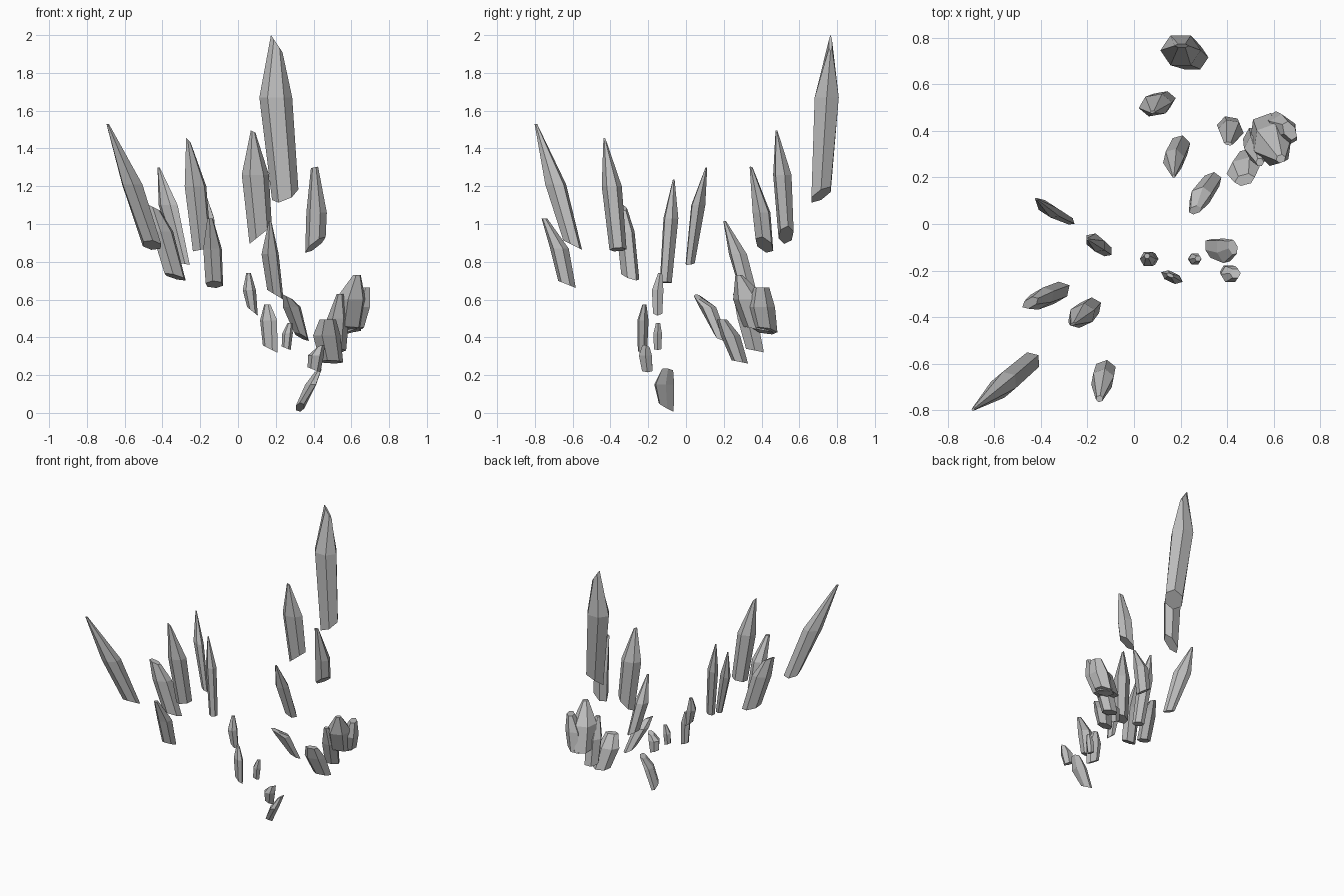
import bpy, bmesh, math

cube = bpy.data.objects.get("Cube")
if cube:
    bpy.data.objects.remove(cube)

# One stone colour for every shard
grey = bpy.data.materials.new("stone_grey")
grey.use_nodes = True
grey.diffuse_color = (0.5, 0.5, 0.5, 1)
grey.node_tree.nodes["Principled BSDF"].inputs["Base Color"].default_value = (0.5, 0.5, 0.5, 1)


def crystal(name, base, shoulder, tip, size, angle=0, cut=(0, 0), foot=0.85,
            top=(0.12, 0.12), crest=(0, 0)):
    """Six-sided shard: slanted foot, widest at the shoulder, narrow slanted crest."""
    bm = bmesh.new()
    a = math.radians(angle)
    rings = []
    for centre, scale, slope in ((base, (foot, foot), cut), (shoulder, (1, 1), (0, 0)), (tip, top, crest)):
        ring = []
        for i in range(6):
            t = i * math.pi / 3
            u, v = size[0] * scale[0] * math.cos(t), size[1] * scale[1] * math.sin(t) * 1.1
            dx = u * math.cos(a) - v * math.sin(a)
            dy = u * math.sin(a) + v * math.cos(a)
            dz = slope[0] * dx + slope[1] * dy
            ring.append(bm.verts.new((centre[0] + dx, centre[1] + dy, centre[2] + dz)))
        rings.append(ring)
    for low, high in zip(rings, rings[1:]):
        for i in range(6):
            j = (i + 1) % 6
            bm.faces.new((low[i], low[j], high[j], high[i]))
    bm.faces.new(rings[0][::-1])
    bm.faces.new(rings[-1])
    mesh = bpy.data.meshes.new(name)
    bm.to_mesh(mesh)
    bm.free()
    mesh.materials.append(grey)
    bpy.context.collection.objects.link(bpy.data.objects.new(name, mesh))


# Tall shards at the back
crystal("back_tall_shard", (.25, .715, 1.155), (.2, .745, 1.67), (.205, .765, 1.955), (.087, .067),
        0, (.4, .55), .8, (.35, .12), (-1.5, 0))
crystal("back_second_shard", (.12, .53, .942), (.092, .51, 1.26), (.08, .48, 1.49), (.073, .045),
        10, (.8, 0), .82, (.17, .12), (-.5, 0))
crystal("back_third_shard", (.198, .335, .625), (.17, .275, .84), (.17, .205, 1.015), (.047, .045),
        15, (-.6, 0), .95, (.15, .15))
crystal("back_left_shard", (.41, .415, .89), (.416, .4, 1.06), (.405, .345, 1.3), (.055, .045),
        -10, (.7, -.4), 1, (.35, .15), (.2, 0))
crystal("left_leaning_shard", (.335, .185, .405), (.285, .115, .56), (.262, .06, .615), (.05, .04),
        20, (-.5, -.3), .85, (.55, .4), (-.5, 0))

# Merged cluster on the left
crystal("cluster_high_shard", (.575, .39, .44), (.595, .34, .6), (.63, .28, .73), (.085, .085),
        20, (0, -.2), .95, (.25, .2))
crystal("cluster_outer_shard", (.615, .42, .435), (.64, .4, .56), (.668, .4, .665), (.06, .068),
        30, (.3, -.1), .9, (.45, .6))
crystal("cluster_inner_shard", (.52, .365, .33), (.53, .325, .5), (.54, .265, .63), (.058, .055),
        0, (0, -.2), .9, (.3, .3))
crystal("cluster_low_shard", (.495, .285, .27), (.47, .235, .41), (.475, .19, .495), (.075, .045),
        15, (0, -.2), .85, (.6, .5))

# Tall shards on the right
crystal("right_thin_shard", (-.288, .022, .79), (-.37, .065, 1.1), (-.42, .108, 1.3), (.06, .026),
        -33, (-.2, 0), .65)
crystal("middle_thin_shard", (-.127, -.107, .69), (-.165, -.08, 1.03), (-.2, -.065, 1.235), (.05, .032),
        -40, (.1, 0), .8)
crystal("right_blunt_shard", (-.333, -.295, .72), (-.4, -.32, .96), (-.445, -.338, 1.088), (.065, .038),
        30, (-.2, -.25), 1, (.6, .5), (-.5, 0))
crystal("front_right_shard", (-.19, -.36, .865), (-.225, -.393, 1.2), (-.263, -.43, 1.445), (.063, .046),
        25, (.2, 0), .85, (.2, .12), (-1, 0))
crystal("front_far_shard", (-.455, -.6, .888), (-.56, -.69, 1.21), (-.69, -.795, 1.53), (.065, .047),
        40, (0, -.5), .9)
crystal("front_near_shard", (-.125, -.63, .68), (-.135, -.67, .87), (-.148, -.75, 1.03), (.052, .045),
        20, (0, -.4), .95, (.3, .3))

# Small shards low in the middle
crystal("small_upper_shard", (.077, -.15, .537), (.06, -.15, .65), (.056, -.137, .74), (.035, .032),
        0, (-.8, 0), .8, (.35, .35))
crystal("small_thin_shard", (.17, -.23, .338), (.162, -.228, .49), (.155, -.22, .575), (.05, .022),
        -25, (-.5, 0), .85, (.35, .35))
crystal("small_short_shard", (.255, -.15, .342), (.262, -.15, .42), (.275, -.148, .475), (.028, .024),
        0, (-.4, 0), .85, (.5, .5))
crystal("small_left_shard", (.402, -.205, .228), (.413, -.215, .305), (.435, -.212, .35), (.042, .036),
        0, (-.4, 0), .8, (.55, .55), (.4, -.3))
crystal("lowest_shard", (.328, -.105, .03), (.385, -.115, .15), (.425, -.1, .225), (.03, .053),
        15, (-.2, -.6), .75, (.65, .6), (.5, 0))
